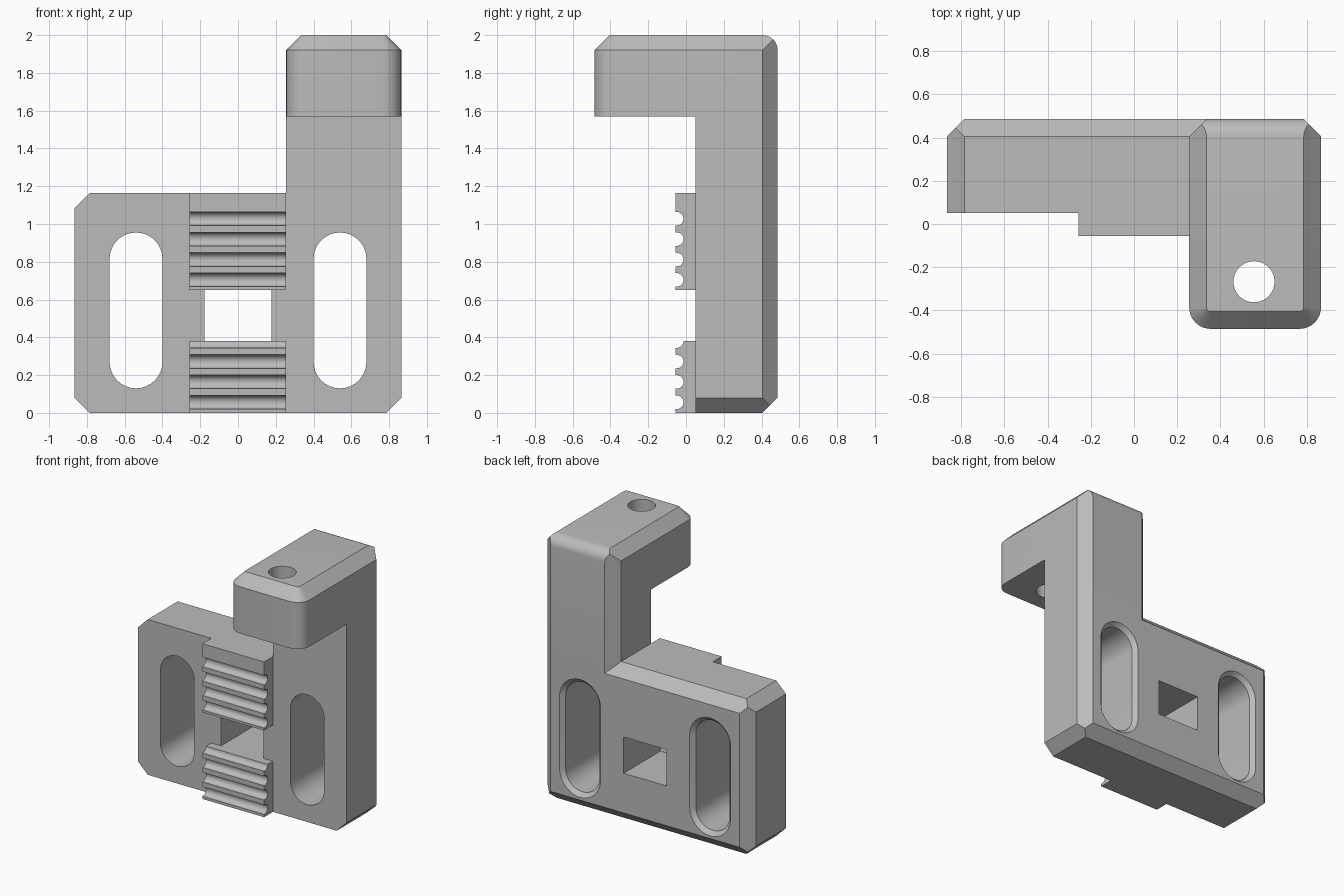
import bpy, bmesh
from math import sin, cos, pi, sqrt

if "Cube" in bpy.data.objects:
    bpy.data.objects.remove(bpy.data.objects["Cube"], do_unlink=True)

grey = bpy.data.materials.new("plain_grey")
grey.use_nodes = True
grey.diffuse_color = (0.5, 0.5, 0.5, 1)
grey.node_tree.nodes["Principled BSDF"].inputs["Base Color"].default_value = (0.5, 0.5, 0.5, 1)

CH = 0.08      # chamfer size
BACK = 0.485   # rear plane
FACE = 0.05    # front plane of the plate
TOP = 1.165    # plate height
XL, XR = 0.255, 0.865


def loft(name, rings):
    """Skin a list of equal-length rings and cap both ends."""
    bm = bmesh.new()
    loops = [[bm.verts.new(p) for p in ring] for ring in rings]
    n = len(loops[0])
    for a, b in zip(loops, loops[1:]):
        for i in range(n):
            j = (i + 1) % n
            bm.faces.new((a[i], a[j], b[j], b[i]))
    bm.faces.new(loops[0])
    bm.faces.new(loops[-1])
    bmesh.ops.remove_doubles(bm, verts=bm.verts, dist=1e-5)
    bmesh.ops.recalc_face_normals(bm, faces=bm.faces)
    mesh = bpy.data.meshes.new(name)
    bm.to_mesh(mesh)
    bm.free()
    mesh.materials.append(grey)
    ob = bpy.data.objects.new(name, mesh)
    bpy.context.collection.objects.link(ob)
    return ob


def box(name, x0, x1, y0, y1, z0, z1):
    return loft(name, [[(x0, y0, z), (x1, y0, z), (x1, y1, z), (x0, y1, z)] for z in (z0, z1)])


def combine(target, tool, operation):
    mod = target.modifiers.new(operation.lower(), "BOOLEAN")
    mod.operation, mod.solver, mod.object = operation, "EXACT", tool
    bpy.context.view_layer.objects.active = target
    bpy.ops.object.modifier_apply(modifier=mod.name)
    bpy.data.objects.remove(tool, do_unlink=True)


def smooth(ob):
    bpy.ops.object.select_all(action="DESELECT")
    ob.select_set(True)
    bpy.context.view_layer.objects.active = ob
    bpy.ops.object.shade_smooth_by_angle()


# Base plate: cut corners, chamfered around the rear
def plate_ring(y, s, c):
    x, lo, hi = XR - s, s, TOP - s
    pts = [(-x + c, lo), (x - c, lo), (x, lo + c), (x, hi - c),
           (x - c, hi), (-x + c, hi), (-x, hi - c), (-x, lo + c)]
    return [(px, y, pz) for px, pz in pts]


body = loft("bracket_body", [
    plate_ring(FACE, 0, CH), plate_ring(BACK - CH, 0, CH),
    plate_ring(BACK - CH / 2, CH / 2, 0), plate_ring(BACK, CH, 0)])


# Column and arm: rounded front corners, chamfered top, rounded rear top edge
def column_ring(z, h):
    mid, half = (XL + XR) / 2, (XR - XL) / 2 - h
    r = 0.1 - h
    b = CH - sqrt(max(CH * CH - h * h, 0))
    right = [(half - r + r * sin(a), -BACK + h + r - r * cos(a))
             for a in [i * pi / 16 for i in range(9)]]
    right.append((half, BACK - max(CH - h, b)))
    right.append((half + h - max(CH - b, h), BACK - b))
    left = [(-x, y) for x, y in reversed(right)]
    return [(mid + x, y, z) for x, y in right + left]


steps = [CH * sin(i * pi / 16) for i in range(9)]
column = loft("column", [column_ring(0.3, 0)] + [column_ring(2 - CH + h, h) for h in steps])
combine(column, box("under_arm", 0.1, 1, -1, FACE, 0.1, 1.57), "DIFFERENCE")
combine(body, column, "UNION")


# Long slots, flared at the rear
def slot_ring(cx, y, r):
    n = 16
    arc = [i * pi / n for i in range(n + 1)]
    pts = [(cos(a), sin(a), 0.815) for a in arc] + [(-cos(a), -sin(a), 0.27) for a in arc]
    return [(cx + r * u, y, z + r * v) for u, v, z in pts]


for side in (-1, 1):
    cx = side * 0.54
    combine(body, loft("slot", [slot_ring(cx, -0.1, 0.14), slot_ring(cx, 0.455, 0.14),
                                slot_ring(cx, 0.495, 0.18)]), "DIFFERENCE")

# Square window and vertical arm hole
combine(body, box("window", -0.178, 0.178, -0.2, 0.7, 0.378, 0.65), "DIFFERENCE")
circle = [(0.555 + 0.095 * cos(i * pi / 20), -0.267 + 0.095 * sin(i * pi / 20)) for i in range(40)]
combine(body, loft("arm_hole", [[(x, y, z) for x, y in circle] for z in (1.4, 2.2)]), "DIFFERENCE")
smooth(body)


# Toothed racks: flat blocks with rounded grooves
def rack(name, lo, hi, first, count):
    front, r = -0.055, 0.036
    pts = [(FACE, hi)]
    if first + r < hi:
        pts.append((front, hi))
    for k in range(count):
        c = first - 0.108 * k
        if c + r < hi:
            pts.append((front, c + r))
        for i in range(13):
            a = i * pi / 12
            z = c + r * cos(a)
            if z <= hi + 1e-4:
                pts.append((front + 0.006 + r * sin(a), z))
        pts.append((front, c - r))
    pts += [(front, lo), (FACE, lo)]
    smooth(loft(name, [[(x, y, z) for y, z in pts] for x in (-0.257, XL)]))


rack("upper_rack", 0.65, TOP, 1.028, 4)
rack("lower_rack", 0, 0.38, 0.38, 4)
